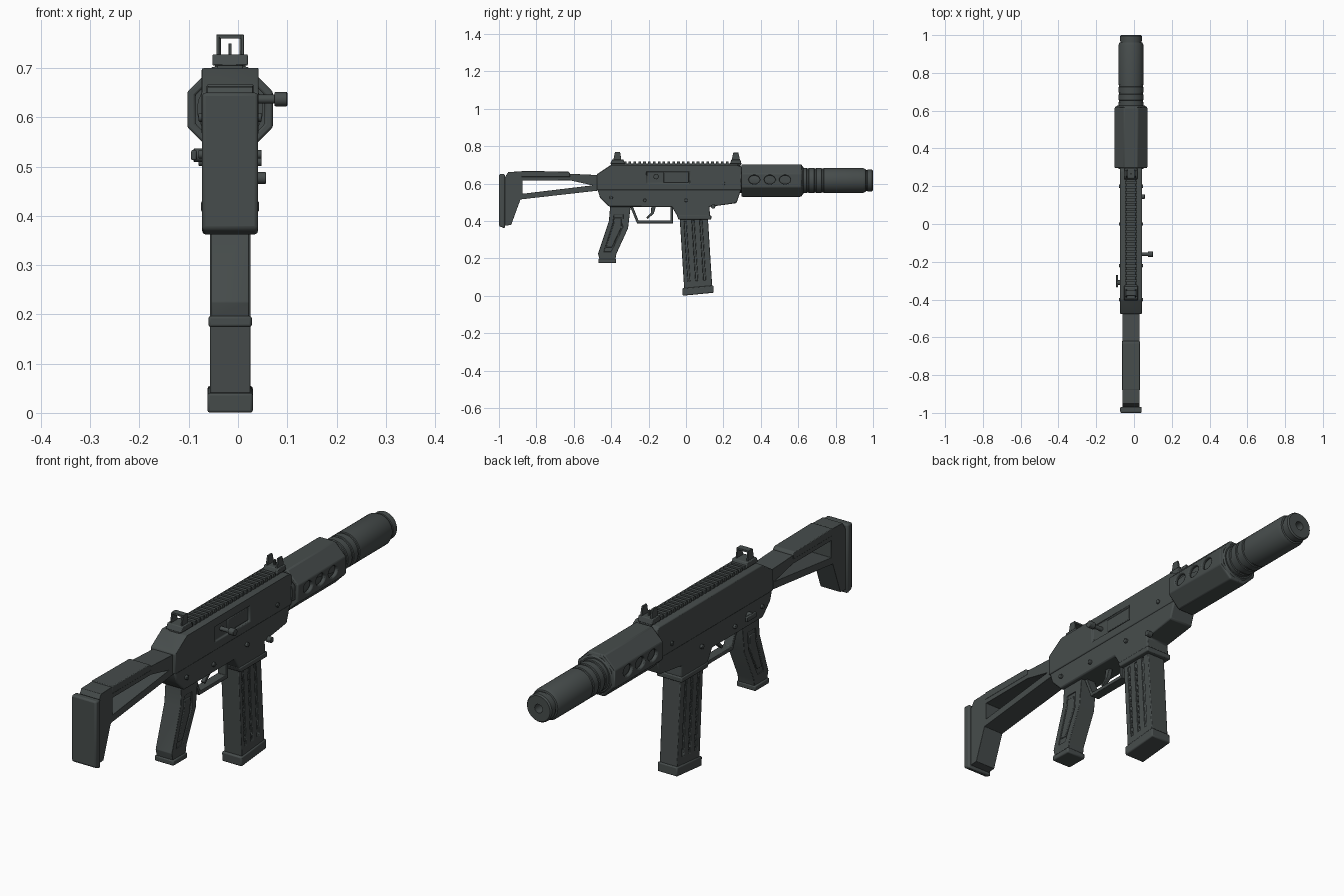
import bpy, bmesh, math
from mathutils import Matrix, Vector

CX = -0.016      # centre plane of the body
AXIS_Z = 0.616   # barrel axis height

if "Cube" in bpy.data.objects:
    bpy.data.objects.remove(bpy.data.objects["Cube"], do_unlink=True)

gunmetal = bpy.data.materials.new("dark_grey")
gunmetal.use_nodes = True
COLOUR = (0.062, 0.073, 0.072, 1)
gunmetal.diffuse_color = COLOUR
gunmetal.node_tree.nodes["Principled BSDF"].inputs["Base Color"].default_value = COLOUR


def finish(name, bm, bevel=0.0, cutters=(), angle=35):
    """Turn a bmesh into a shaded object, cut it, then bevel its edges."""
    bmesh.ops.recalc_face_normals(bm, faces=bm.faces)
    mesh = bpy.data.meshes.new(name)
    bm.to_mesh(mesh)
    bm.free()
    mesh.materials.append(gunmetal)
    ob = bpy.data.objects.new(name, mesh)
    bpy.context.collection.objects.link(ob)
    bpy.ops.object.select_all(action='DESELECT')
    ob.select_set(True)
    bpy.context.view_layer.objects.active = ob
    for cutter in cutters:
        mod = ob.modifiers.new("cut", 'BOOLEAN')
        mod.operation = 'DIFFERENCE'
        mod.solver = 'EXACT'
        mod.object = cutter
        bpy.ops.object.modifier_apply(modifier=mod.name)
        bpy.data.objects.remove(cutter, do_unlink=True)
    if bevel:
        mod = ob.modifiers.new("soft_edges", 'BEVEL')
        mod.width = bevel
        mod.segments = 2
        mod.limit_method = 'ANGLE'
        mod.angle_limit = math.radians(30)
    bpy.ops.object.shade_smooth_by_angle(angle=math.radians(angle))
    return ob


def add_prism(bm, outline, half, cx=CX):
    """Side outline of (y, z) points, extruded across x."""
    face = bm.faces.new([bm.verts.new((cx - half, y, z)) for y, z in outline])
    out = bmesh.ops.extrude_face_region(bm, geom=[face])
    moved = [v for v in out["geom"] if isinstance(v, bmesh.types.BMVert)]
    bmesh.ops.translate(bm, verts=moved, vec=(2 * half, 0, 0))


def prism(name, outline, half, bevel=0.004, cutters=(), cx=CX):
    bm = bmesh.new()
    add_prism(bm, outline, half, cx)
    return finish(name, bm, bevel, cutters)


def rect(y0, y1, z0, z1):
    return [(y0, z0), (y1, z0), (y1, z1), (y0, z1)]


def box(name, x0, x1, y0, y1, z0, z1, bevel=0.003):
    return prism(name, rect(y0, y1, z0, z1), (x1 - x0) / 2, bevel, cx=(x0 + x1) / 2)


def oval(y, z, half_y, half_z, n=20):
    turn = [i * math.tau / n for i in range(n)]
    return [(y + half_y * math.cos(t), z + half_z * math.sin(t)) for t in turn]


def cutter(outlines, half, cx=CX):
    bm = bmesh.new()
    for outline in outlines:
        add_prism(bm, outline, half, cx)
    ob = finish("cutter", bm)
    ob.hide_render = True
    return ob


def lathe(name, profile, sides, bevel=0.0, cutters=(), offset=0.0):
    """Closed profile of (y, radius) points turned round the barrel axis."""
    bm = bmesh.new()
    rings = []
    for i in range(sides):
        a = math.tau * (i + offset) / sides
        rings.append([bm.verts.new((CX + r * math.cos(a), y, AXIS_Z + r * math.sin(a)))
                      for y, r in profile])
    n = len(profile)
    for i in range(sides):
        a, b = rings[i], rings[(i + 1) % sides]
        for j in range(n):
            k = (j + 1) % n
            bm.faces.new((a[j], a[k], b[k], b[j]))
    return finish(name, bm, bevel, cutters)


def pin(name, x, y, z, radius, length, sides=16):
    bm = bmesh.new()
    place = Matrix.Translation((x, y, z)) @ Matrix.Rotation(math.pi / 2, 4, 'Y')
    bmesh.ops.create_cone(bm, cap_ends=True, segments=sides, radius1=radius,
                          radius2=radius, depth=length, matrix=place)
    return finish(name, bm, 0.002)


# Receiver: upper shell with ejection port, lower shell with magazine well
port = cutter([rect(-0.21, 0.02, 0.60, 0.665)], 0.02, CX + 0.069)
prism("upper_receiver", [(-0.476, 0.565), (0.297, 0.565), (0.297, 0.69), (0.28, 0.70),
                         (-0.40, 0.70), (-0.476, 0.65)], 0.058, 0.008, [port])
box("bolt", 0.02, 0.037, -0.12, 0.015, 0.605, 0.66)
prism("lower_receiver", [(-0.474, 0.57), (-0.46, 0.525), (-0.41, 0.475), (-0.075, 0.475),
                         (-0.04, 0.415), (0.13, 0.415), (0.125, 0.475), (0.27, 0.495),
                         (0.295, 0.57)], 0.055, 0.006)
prism("magazine_well_lip", [(-0.05, 0.43), (-0.04, 0.408), (0.135, 0.408), (0.135, 0.43)],
      0.059, 0.004)

# Top rail with evenly spaced teeth
box("rail_base", CX - 0.026, CX + 0.026, -0.40, 0.295, 0.695, 0.707)
bm = bmesh.new()
for i in range(26):
    y = -0.385 + i * 0.026
    add_prism(bm, rect(y, y + 0.014, 0.702, 0.717), 0.031)
finish("rail_teeth", bm)

# Sights
prism("rear_sight_base", [(-0.405, 0.705), (-0.325, 0.705), (-0.335, 0.728), (-0.395, 0.728)],
      0.036, 0.003)
prism("front_sight_base", [(0.235, 0.705), (0.297, 0.705), (0.29, 0.728), (0.243, 0.728)],
      0.034, 0.003)
for side, s in (("left", 1), ("right", -1)):
    prism(side + "_rear_sight_post", [(-0.39, 0.72), (-0.345, 0.72), (-0.352, 0.767),
                                      (-0.38, 0.767)], 0.003, 0.001, cx=CX + s * 0.025)
    prism(side + "_front_sight_ear", [(0.243, 0.72), (0.29, 0.72), (0.28, 0.765),
                                      (0.253, 0.765)], 0.004, 0.001, cx=CX + s * 0.023)
box("rear_sight_bridge", CX - 0.028, CX + 0.028, -0.38, -0.352, 0.760, 0.768, 0.001)
box("front_sight_blade", CX - 0.003, CX + 0.003, 0.262, 0.27, 0.72, 0.75, 0.001)

# Handguard: eight-sided tube with three oval vents through each side
vents = cutter([oval(y, AXIS_Z + 0.004, 0.03, 0.023) for y in (0.365, 0.448, 0.53)], 0.12)
lathe("handguard", [(0.297, 0.076), (0.297, 0.094), (0.615, 0.094), (0.622, 0.088),
                    (0.622, 0.076)], 8, 0.008, [vents], 0.5)

# Suppressor with grooves, stepped muzzle and bore
R = 0.067
profile = [(0.29, 0.02), (0.29, R)]
for y in (0.645, 0.685, 0.725):
    profile += [(y, R), (y + 0.002, R - 0.004), (y + 0.01, R - 0.004), (y + 0.012, R)]
profile += [(0.945, R), (0.96, 0.061), (0.962, 0.055), (0.968, 0.055), (0.97, 0.058),
            (0.994, 0.058), (1.0, 0.053), (1.0, 0.018), (0.95, 0.018)]
lathe("suppressor", profile, 40)
lathe("barrel_collar", [(0.622, 0.06), (0.622, 0.078), (0.628, 0.072), (0.628, 0.06)], 40)

# Charging handle, selector, buttons and pins
pin("charging_handle_stem", 0.055, -0.16, 0.637, 0.009, 0.06)
pin("charging_handle_knob", 0.087, -0.16, 0.637, 0.0145, 0.026)
pin("selector_hub", -0.08, -0.31, 0.523, 0.014, 0.02)
box("selector_lever", -0.095, -0.084, -0.335, -0.27, 0.513, 0.534)
pin("magazine_release", 0.045, 0.145, 0.477, 0.012, 0.024)
for i, (y, z) in enumerate([(-0.40, 0.525), (-0.22, 0.51), (0.0, 0.51), (0.2, 0.60)]):
    pin(f"cross_pin_{i + 1}", CX, y, z, 0.009, 0.128)

# Grip with a recessed panel on each side, and its end cap
GRIP = [(-0.405, 0.485), (-0.295, 0.485), (-0.31, 0.36), (-0.372, 0.225), (-0.378, 0.19),
        (-0.462, 0.19), (-0.47, 0.225), (-0.412, 0.40)]
PANEL = [(-0.385, 0.435), (-0.335, 0.435), (-0.338, 0.365), (-0.40, 0.235),
         (-0.44, 0.235), (-0.39, 0.39)]
prism("grip", GRIP, 0.038, 0.011, [cutter([PANEL], 0.01, CX + s * 0.044) for s in (1, -1)])
centre = sum((Vector(p) for p in PANEL), Vector((0, 0))) / len(PANEL)
inner = [tuple(centre + (Vector(p) - centre) * 0.8) for p in PANEL]
prism("grip_panels", inner, 0.038, 0.003)
box("grip_cap", CX - 0.044, CX + 0.044, -0.468, -0.374, 0.174, 0.197, 0.005)

# Trigger guard and trigger
prism("trigger_guard", [(-0.30, 0.48), (-0.262, 0.387), (-0.07, 0.387), (-0.07, 0.48),
                        (-0.084, 0.48), (-0.084, 0.402), (-0.254, 0.402), (-0.285, 0.48)],
      0.02, 0.002)
prism("trigger", [(-0.185, 0.48), (-0.16, 0.48), (-0.172, 0.44), (-0.205, 0.41),
                  (-0.212, 0.418), (-0.188, 0.443)], 0.009, 0.002)


# Magazine: slanted body with long grooves and two columns of studs per side
def mag_point(u, v):
    """u runs rear to front, v runs bottom to top."""
    return (-0.01 + 0.15 * u - 0.024 * v, 0.04 + 0.012 * u + 0.38 * v)


def mag_strip(u0, u1, v0, v1):
    return [mag_point(u0, v0), mag_point(u1, v0), mag_point(u1, v1), mag_point(u0, v1)]


grooves = [cutter([mag_strip(u, u + 0.09, 0.09, 0.94) for u in (0.14, 0.42, 0.70)],
                  0.007, CX + s * 0.042) for s in (1, -1)]
prism("magazine", mag_strip(0, 1, -0.04, 1.03), 0.041, 0.004, grooves)
bm = bmesh.new()
for u in (0.185, 0.465):
    for i in range(12):
        add_prism(bm, oval(*mag_point(u, 0.14 + i * 0.065), 0.0045, 0.0045, 8), 0.039)
finish("magazine_studs", bm)
prism("magazine_base", [(-0.018, 0.0), (0.148, 0.016), (0.147, 0.055), (-0.02, 0.04)],
      0.046, 0.005)

# Folding stock: open frame, cheek rest and butt pad
opening = cutter([[(-0.875, 0.617), (-0.62, 0.617), (-0.50, 0.59), (-0.875, 0.545)]], 0.1)
prism("stock_frame", [(-0.97, 0.63), (-0.95, 0.662), (-0.88, 0.664), (-0.62, 0.652),
                      (-0.47, 0.645), (-0.47, 0.562), (-0.885, 0.515), (-0.935, 0.378),
                      (-0.97, 0.375)], 0.046, 0.006, [opening])
prism("cheek_rest", [(-0.88, 0.635), (-0.62, 0.635), (-0.62, 0.655), (-0.63, 0.664),
                     (-0.88, 0.667)], 0.0475, 0.003)
prism("butt_pad", [(-1.0, 0.372), (-0.968, 0.36), (-0.968, 0.65), (-1.0, 0.65)], 0.057, 0.007)
